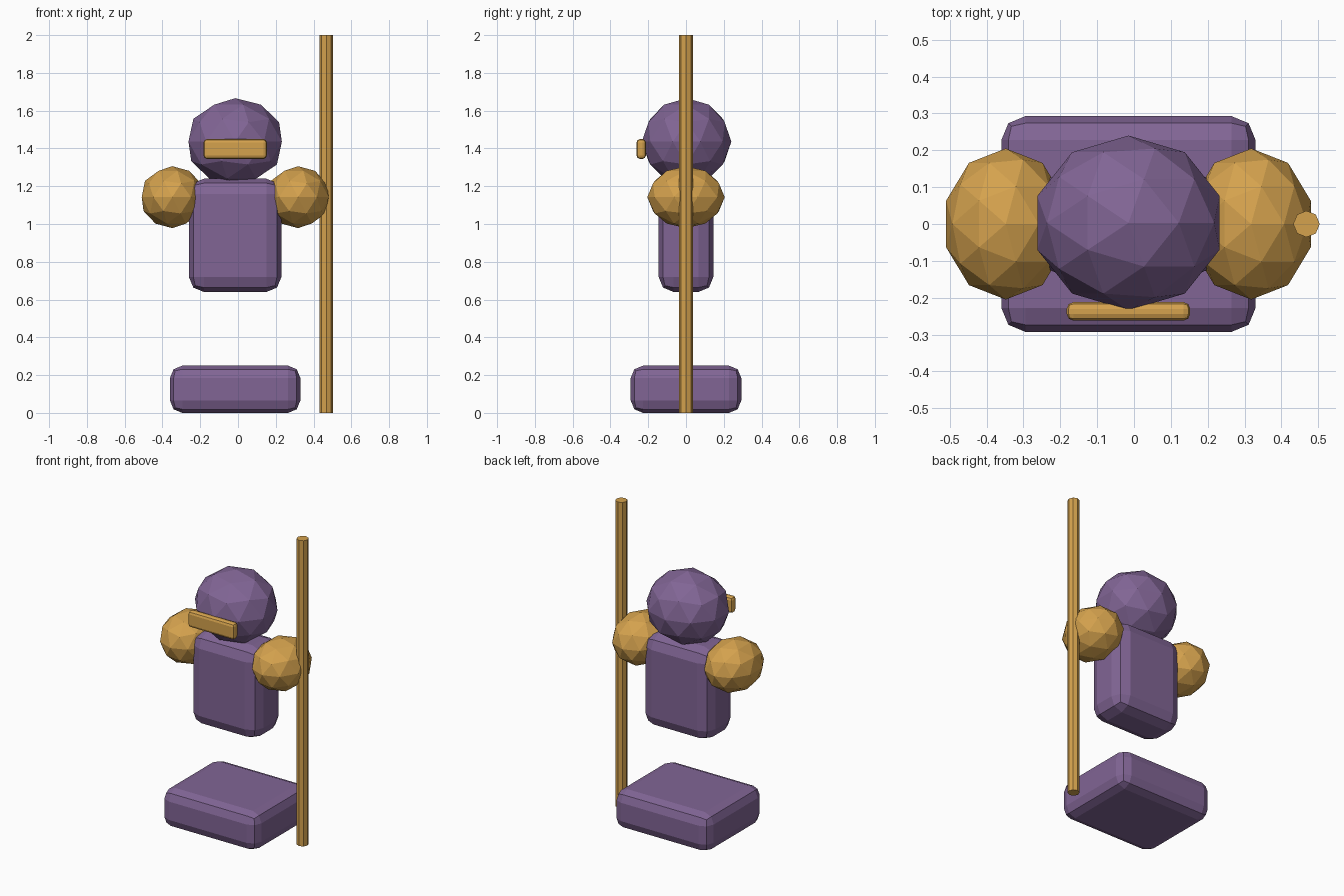
import bpy

if "Cube" in bpy.data.objects:
    bpy.data.objects.remove(bpy.data.objects["Cube"])


def material(name, color):
    m = bpy.data.materials.new(name)
    m.diffuse_color = (*color, 1.0)
    m.use_nodes = True
    m.node_tree.nodes["Principled BSDF"].inputs["Base Color"].default_value = m.diffuse_color
    return m


PURPLE = material("dusty purple", (0.22, 0.13, 0.30))
GOLD = material("ochre gold", (0.66, 0.36, 0.075))
CX = -0.015  # body centre line


def finish(name, scale, mat):
    ob = bpy.context.object
    ob.name = name
    ob.scale = scale
    bpy.ops.object.transform_apply(location=False, rotation=False, scale=True)
    ob.data.materials.append(mat)
    return ob


def block(name, center, size, bevel, mat):
    bpy.ops.mesh.primitive_cube_add(size=1, location=center)
    ob = finish(name, size, mat)
    mod = ob.modifiers.new("rounded edges", "BEVEL")
    mod.width = bevel
    mod.segments = 2
    mod.limit_method = "NONE"
    return ob


def ball(name, center, radii, mat):
    bpy.ops.mesh.primitive_ico_sphere_add(subdivisions=2, radius=1, location=center)
    return finish(name, radii, mat)


# floating base and torso
block("base", (CX, 0, 0.125), (0.69, 0.585, 0.25), 0.065, PURPLE)
block("torso", (CX, 0, 0.94), (0.49, 0.29, 0.60), 0.08, PURPLE)

# head with visor plate
ball("head", (CX, 0.003, 1.436), (0.26, 0.237, 0.23), PURPLE)
block("visor", (CX, -0.237, 1.397), (0.335, 0.05, 0.105), 0.018, GOLD)

# shoulder pads
for side, label in ((-1, "left"), (1, "right")):
    ball(label + "_shoulder", (CX + side * 0.333, 0, 1.142), (0.17, 0.205, 0.164), GOLD)

# staff
bpy.ops.mesh.primitive_cylinder_add(vertices=8, radius=0.036, depth=2, location=(0.468, 0, 1))
finish("staff", (1, 1, 1), GOLD)
